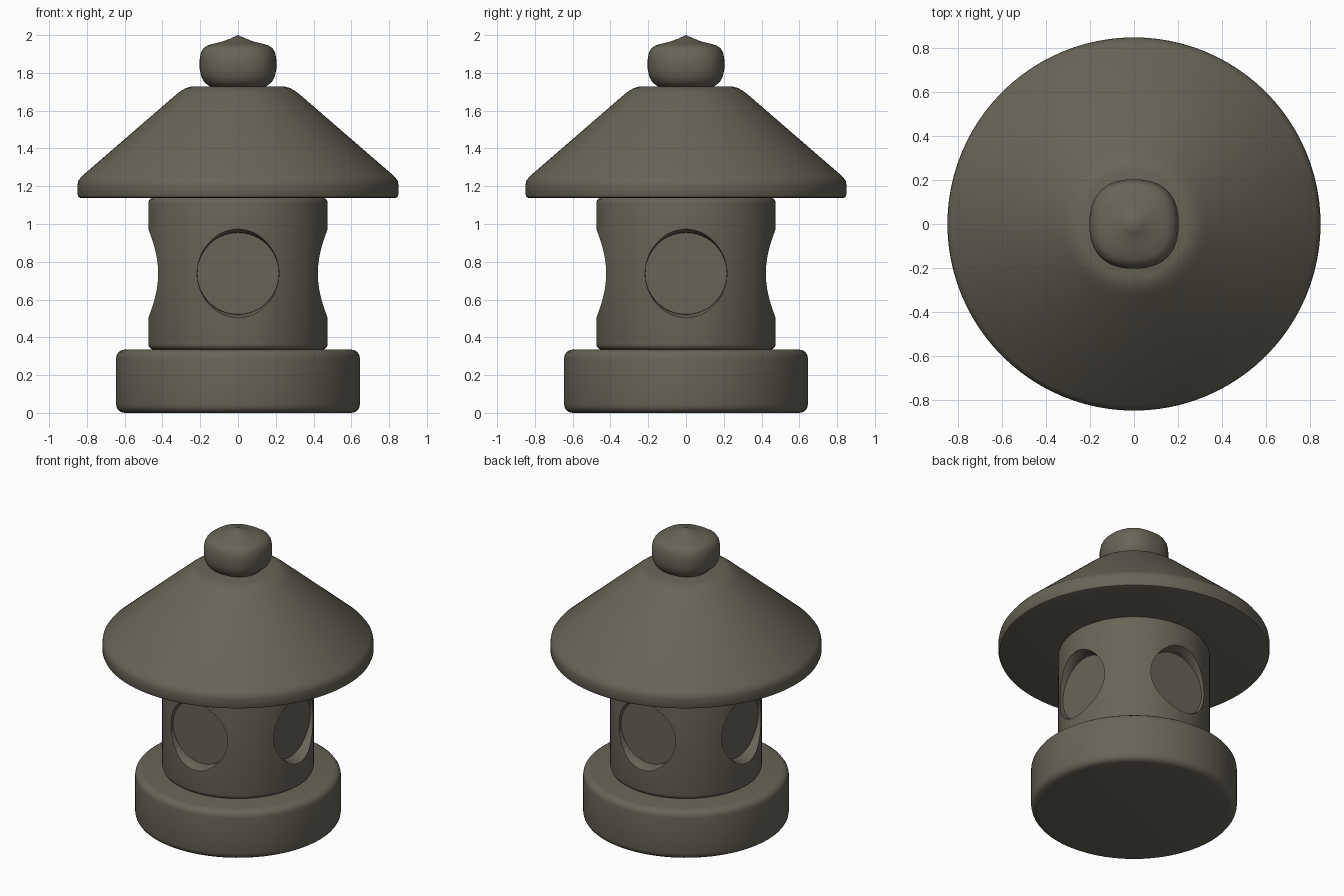
import bpy, bmesh, math
from mathutils import Matrix

if "Cube" in bpy.data.objects:
    bpy.data.objects.remove(bpy.data.objects["Cube"])

stone = bpy.data.materials.new("weathered grey stone")
stone.diffuse_color = (0.138, 0.127, 0.095, 1)
stone.use_nodes = True
stone.node_tree.nodes["Principled BSDF"].inputs["Base Color"].default_value = stone.diffuse_color


def add_lathe(bm, profile, sides, power=2.0, matrix=Matrix()):
    """Spin an (r, z) profile; power above 2 squares the cross-section."""
    rings = []
    for r, z in profile:
        if r == 0:
            rings.append([bm.verts.new(matrix @ Matrix.Translation((0, 0, z)).translation)])
            continue
        ring = []
        for i in range(sides):
            a = 2 * math.pi * i / sides
            c, s = math.cos(a), math.sin(a)
            k = r / (abs(c) ** power + abs(s) ** power) ** (1 / power)
            ring.append(bm.verts.new(matrix @ Matrix.Translation((k * c, k * s, z)).translation))
        rings.append(ring)
    for lo, hi in zip(rings, rings[1:]):
        for i in range(sides):
            j = (i + 1) % sides
            if len(hi) == 1:
                bm.faces.new((lo[i], lo[j], hi[0]))
            else:
                bm.faces.new((lo[i], lo[j], hi[j], hi[i]))
    bm.faces.new(rings[0][::-1])
    if len(rings[-1]) > 1:
        bm.faces.new(rings[-1])


def finish(name, bm):
    bmesh.ops.recalc_face_normals(bm, faces=bm.faces[:])
    mesh = bpy.data.meshes.new(name)
    bm.to_mesh(mesh)
    bm.free()
    mesh.materials.append(stone)
    ob = bpy.data.objects.new(name, mesh)
    bpy.context.collection.objects.link(ob)
    return ob


def activate(ob):
    bpy.ops.object.select_all(action='DESELECT')
    ob.select_set(True)
    bpy.context.view_layer.objects.active = ob


def smooth(ob, angle=35):
    activate(ob)
    bpy.ops.object.shade_smooth_by_angle(angle=math.radians(angle))


def part(name, profile, sides=64, power=2.0):
    bm = bmesh.new()
    add_lathe(bm, profile, sides, power)
    return finish(name, bm)


def drum(radius, z0, z1, b):
    """Profile of a cylinder with rounded rims of radius b."""
    steps = [math.radians(a) for a in (0, 22.5, 45, 67.5, 90)]
    low = [(radius - b + b * math.sin(a), z0 + b - b * math.cos(a)) for a in steps]
    top = [(radius - b + b * math.cos(a), z1 - b + b * math.sin(a)) for a in steps]
    return low + top


# round foot
smooth(part("base", drum(0.645, 0.0, 0.335, 0.045)))

# lamp chamber with four round recessed windows
chamber = part("lamp_chamber", drum(0.475, 0.335, 1.14, 0.03), 96)
bm = bmesh.new()
for i in range(4):
    m = (Matrix.Translation((0, 0, 0.738)) @ Matrix.Rotation(i * math.pi / 2, 4, 'Z')
         @ Matrix.Rotation(math.pi / 2, 4, 'Y'))
    add_lathe(bm, [(0.216, 0.40), (0.217, 0.425), (0.222, 0.445), (0.235, 0.475), (0.25, 0.50)],
              64, matrix=m)
cutter = finish("window_cutter", bm)
cutter.hide_render = True
mod = chamber.modifiers.new("windows", 'BOOLEAN')
mod.operation = 'DIFFERENCE'
mod.solver = 'EXACT'
mod.object = cutter
activate(chamber)
bpy.ops.object.modifier_apply(modifier=mod.name)
bpy.data.objects.remove(cutter)
smooth(chamber, 30)

# wide conical roof with a short vertical eave
smooth(part("roof", [(0.83, 1.137), (0.844, 1.142), (0.85, 1.156), (0.85, 1.205), (0.846, 1.228),
                     (0.828, 1.252), (0.33, 1.683), (0.302, 1.705), (0.275, 1.72),
                     (0.245, 1.728)], 96))

# softly squared finial with a pointed tip
smooth(part("finial", [(0.135, 1.722), (0.16, 1.735), (0.182, 1.755), (0.196, 1.785),
                       (0.203, 1.82), (0.203, 1.87), (0.197, 1.905), (0.184, 1.93),
                       (0.16, 1.946), (0.12, 1.957), (0.08, 1.967), (0.04, 1.982),
                       (0, 2.0)], 64, 2.4))
